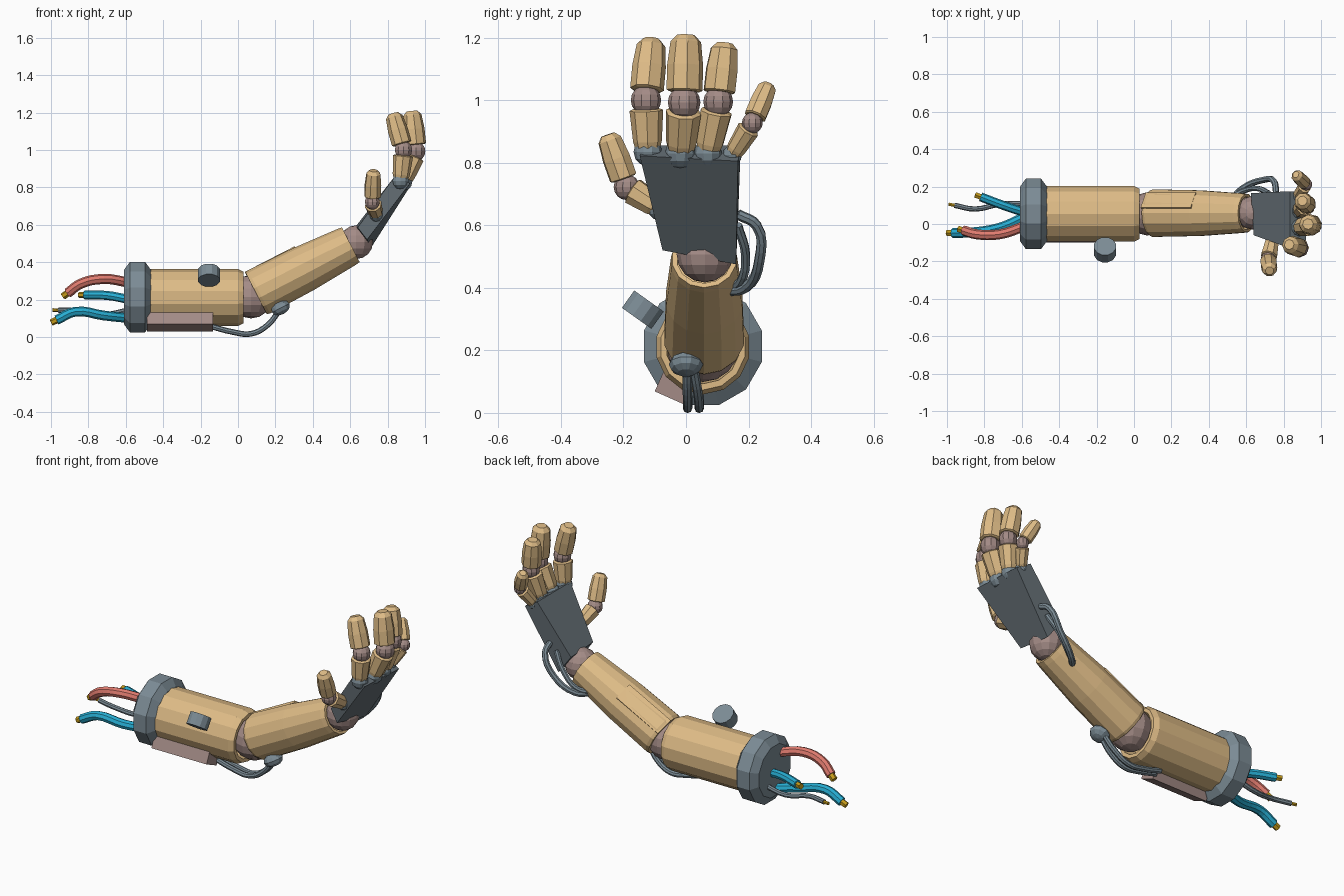
import bpy, bmesh, math
from mathutils import Vector, Matrix

if "Cube" in bpy.data.objects:
    bpy.data.objects.remove(bpy.data.objects["Cube"])


def material(name, rgb):
    m = bpy.data.materials.new(name)
    m.diffuse_color = (*rgb, 1)
    m.use_nodes = True
    m.node_tree.nodes["Principled BSDF"].inputs["Base Color"].default_value = m.diffuse_color
    return m


TAN = material("tan", (0.73, 0.50, 0.24))
MAUVE = material("mauve", (0.37, 0.26, 0.24))
STEEL = material("steel", (0.20, 0.26, 0.30))
DARK = material("dark_steel", (0.13, 0.16, 0.18))
CYAN = material("cyan", (0.02, 0.42, 0.65))
RED = material("red", (0.75, 0.20, 0.16))
GOLD = material("gold", (0.55, 0.32, 0.01))


def finish(name, bm, mat):
    bmesh.ops.recalc_face_normals(bm, faces=bm.faces)
    me = bpy.data.meshes.new(name)
    bm.to_mesh(me)
    bm.free()
    ob = bpy.data.objects.new(name, me)
    me.materials.append(mat)
    bpy.context.collection.objects.link(ob)
    return ob


def lathe(name, p0, p1, profile, sides, mat):
    """Rings of (fraction along p0-p1, radius), capped at both ends."""
    p0, p1 = Vector(p0), Vector(p1)
    d = p1 - p0
    q = d.to_track_quat('Z', 'Y')
    bm = bmesh.new()
    rings = []
    for t, r in profile:
        ring = []
        for i in range(sides):
            a = 2 * math.pi * (i + 0.5) / sides
            ring.append(bm.verts.new(p0 + d * t + q @ Vector((r * math.cos(a), r * math.sin(a), 0))))
        rings.append(ring)
    for a, b in zip(rings, rings[1:]):
        for i in range(sides):
            j = (i + 1) % sides
            bm.faces.new((a[i], a[j], b[j], b[i]))
    bm.faces.new(rings[0])
    bm.faces.new(rings[-1])
    return finish(name, bm, mat)


def ball(name, c, r, mat, seg=12, rings=8, scale=(1, 1, 1), tilt=0):
    bm = bmesh.new()
    bmesh.ops.create_uvsphere(bm, u_segments=seg, v_segments=rings, radius=r)
    m = Matrix.Translation(c) @ Matrix.Rotation(tilt, 4, 'Y') @ Matrix.Diagonal((*scale, 1))
    bm.transform(m)
    return finish(name, bm, mat)


def box(name, c, size, rot, mat):
    bm = bmesh.new()
    bmesh.ops.create_cube(bm, size=1)
    bm.transform(Matrix.Translation(c) @ rot @ Matrix.Diagonal((*size, 1)))
    return finish(name, bm, mat)


def hose(name, pts, r, mat):
    cu = bpy.data.curves.new(name, 'CURVE')
    cu.dimensions = '3D'
    cu.bevel_depth = r
    cu.bevel_resolution = 2
    cu.resolution_u = 4
    cu.use_fill_caps = True
    s = cu.splines.new('BEZIER')
    s.bezier_points.add(len(pts) - 1)
    for bp, p in zip(s.bezier_points, pts):
        bp.co = p
        bp.handle_left_type = bp.handle_right_type = 'AUTO'
    s.use_smooth = False
    cu.materials.append(mat)
    ob = bpy.data.objects.new(name, cu)
    bpy.context.collection.objects.link(ob)


# Shoulder collar and upper arm shell
Y = 0.054
lathe("shoulder_collar", (-0.61, Y, 0.213), (-0.465, Y, 0.213),
      [(0, 0.15), (0.22, 0.195), (0.78, 0.195), (1, 0.15)], 12, STEEL)
lathe("upper_arm", (-0.5, Y, 0.211), (0.03, Y, 0.211),
      [(0, 0.152), (0.945, 0.152), (1, 0.138), (1, 0.118), (0.85, 0.112)], 14, TAN)
box("under_panel", (-0.31, -0.038, 0.085), (0.355, 0.10, 0.08), Matrix.Rotation(-0.42, 4, 'X'), MAUVE)
ax = Vector((0, 0.58, 0.815)) * 0.034
kc = Vector((-0.155, -0.138, 0.33))
lathe("side_knob", kc - ax, kc + ax, [(0, 0.06), (1, 0.06)], 12, STEEL)

# Elbow, forearm and wrist
ball("elbow_joint", (0.07, Y, 0.215), 0.116, MAUVE)
lathe("forearm", (0.097, Y + 0.004, 0.233), (0.603, Y + 0.004, 0.493),
      [(0.12, 0.09), (0, 0.11), (0, 0.124), (0.03, 0.13), (0.5, 0.125), (0.95, 0.108),
       (1, 0.104), (1, 0.088), (0.88, 0.085)], 14, TAN)
box("forearm_plate", (0.185, 0.125, 0.385), (0.30, 0.10, 0.012),
    Matrix.Rotation(-0.475, 4, 'Y') @ Matrix.Rotation(-0.65, 4, 'X'), TAN)
ball("wrist_joint", (0.632, 0.06, 0.507), 0.09, MAUVE)

# Palm wedge: heel corners then knuckle corners
bm = bmesh.new()
heel = [(0.625, 0.165, 0.585), (0.64, -0.06, 0.585), (0.69, -0.075, 0.52), (0.71, 0.16, 0.475)]
top = [(0.835, 0.175, 0.855), (0.835, -0.13, 0.855), (0.92, -0.148, 0.822), (0.92, 0.166, 0.805)]
v = [bm.verts.new(p) for p in heel + top]
for f in [(0, 1, 2, 3), (4, 5, 6, 7)] + [(i, (i + 1) % 4, 4 + (i + 1) % 4, 4 + i) for i in range(4)]:
    bm.faces.new([v[i] for i in f])
finish("palm", bm, DARK)

# Fingers: knuckle, middle joint, tip, radius
fingers = {
    "index": ((0.87, -0.122, 0.835), (0.885, -0.128, 1.0), (0.83, -0.11, 1.195), 0.054),
    "middle": ((0.885, -0.018, 0.83), (0.952, -0.006, 0.993), (0.93, 0.0, 1.208), 0.058),
    "ring": ((0.885, 0.07, 0.83), (0.925, 0.103, 0.995), (0.90, 0.124, 1.182), 0.053),
    "little": ((0.875, 0.148, 0.825), (0.92, 0.212, 0.927), (0.865, 0.264, 1.05), 0.037),
    "thumb": ((0.74, -0.085, 0.655), (0.718, -0.19, 0.722), (0.725, -0.25, 0.89), 0.046),
}
for n, (k, j, t, r) in fingers.items():
    ball(n + "_knuckle", k, r * 0.85, STEEL, 10, 6)
    lathe(n + "_lower_segment", k, j, [(0.05, r * 0.72), (0.2, r * 0.85), (0.8, r), (0.83, r * 0.8)], 8, TAN)
    ball(n + "_joint", j, r * 0.9, MAUVE, 10, 8)
    lathe(n + "_upper_segment", j, t,
          [(0.16, r * 0.85), (0.18, r), (0.55, r), (0.9, r * 0.85), (1, r * 0.5)], 8, TAN)

# Loose cables with gold ends at the shoulder
cables = [
    ("red_cable", RED, 0.027, [(-0.58, -0.01, 0.29), (-0.72, -0.055, 0.31), (-0.84, -0.055, 0.285), (-0.91, -0.035, 0.235)]),
    ("upper_cyan_cable", CYAN, 0.024, [(-0.58, 0.06, 0.2), (-0.7, 0.10, 0.222), (-0.82, 0.145, 0.224)]),
    ("lower_cyan_cable", CYAN, 0.026, [(-0.58, 0.04, 0.10), (-0.72, -0.02, 0.115), (-0.87, -0.045, 0.135), (-0.97, -0.048, 0.09)]),
    ("thin_cable", STEEL, 0.014, [(-0.58, 0.11, 0.145), (-0.72, 0.105, 0.12), (-0.85, 0.08, 0.14), (-0.96, 0.10, 0.143)]),
]
for n, m, r, pts in cables:
    hose(n, pts, r, m)
    e = Vector(pts[-1])
    d = (e - Vector(pts[-2])).normalized()
    lathe(n + "_end", e - d * 0.02, e + d * 0.032, [(0, r * 0.7), (1, r * 0.7)], 6, GOLD)

# Twin hoses under the elbow and their connector
for i, y in enumerate((0.005, 0.042)):
    hose(f"elbow_hose_{i}", [(-0.14, y, 0.055), (-0.03, y, 0.027), (0.07, y, 0.017),
                             (0.16, y * 0.9, 0.065), (0.22, y * 0.6, 0.14)], 0.015, STEEL)
ball("hose_connector", (0.228, 0.0, 0.155), 0.055, STEEL, 10, 6, (1, 1, 0.65), -0.475)

# Twin hoses beside the wrist
hose("wrist_hose_outer", [(0.52, 0.13, 0.39), (0.58, 0.19, 0.40), (0.69, 0.235, 0.49),
                          (0.75, 0.225, 0.6), (0.76, 0.165, 0.635)], 0.017, STEEL)
hose("wrist_hose_inner", [(0.50, 0.13, 0.40), (0.58, 0.175, 0.42), (0.66, 0.19, 0.51), (0.72, 0.165, 0.6)],
     0.015, STEEL)
